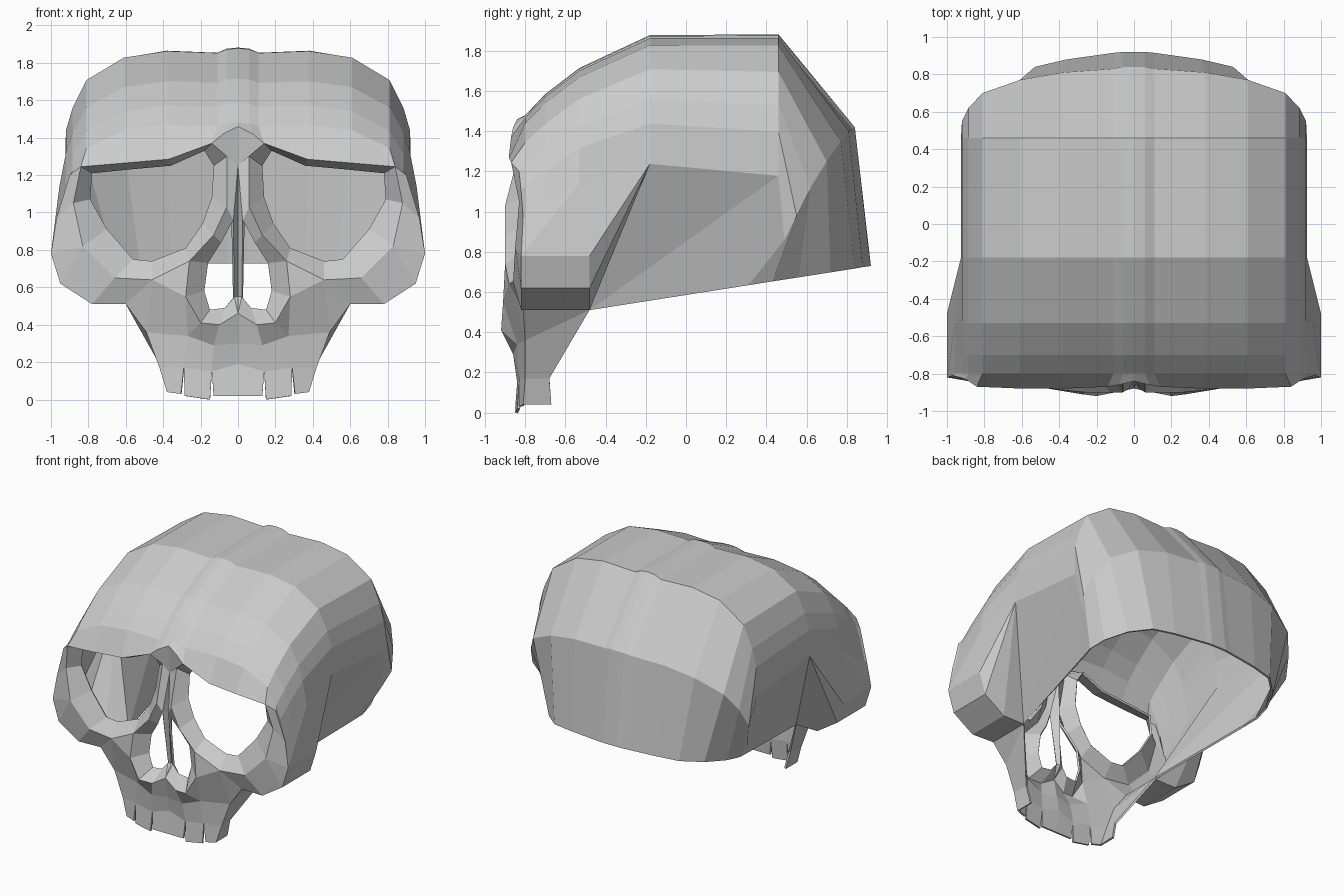
import bpy, bmesh

if "Cube" in bpy.data.objects:
    bpy.data.objects.remove(bpy.data.objects["Cube"])


def bridge(faces, a, b):
    """Quad strip between two point rows of equal length."""
    for i in range(len(a) - 1):
        faces.append((a[i], a[i + 1], b[i + 1], b[i]))


def make_shell(name, faces, thickness):
    """Half mesh from point polygons, welded, mirrored and thickened."""
    bm = bmesh.new()
    cache = {}
    for poly in faces:
        vs = []
        for p in poly:
            key = tuple(round(c, 3) for c in p)
            if key not in cache:
                cache[key] = bm.verts.new(key)
            if cache[key] not in vs:
                vs.append(cache[key])
        if len(vs) > 2 and not bm.faces.get(vs):
            bm.faces.new(vs)
    # mirror in bmesh so the whole shell gets consistent normals
    ret = bmesh.ops.duplicate(bm, geom=bm.verts[:] + bm.edges[:] + bm.faces[:])
    for e in ret["geom"]:
        if isinstance(e, bmesh.types.BMVert):
            e.co.x *= -1
    bmesh.ops.remove_doubles(bm, verts=bm.verts[:], dist=0.002)
    bmesh.ops.recalc_face_normals(bm, faces=bm.faces[:])
    top = max(bm.faces, key=lambda f: f.calc_center_median().z)
    if top.normal.z < 0:
        bmesh.ops.reverse_faces(bm, faces=bm.faces[:])
    me = bpy.data.meshes.new(name)
    bm.to_mesh(me)
    bm.free()
    ob = bpy.data.objects.new(name, me)
    bpy.context.collection.objects.link(ob)
    mod = ob.modifiers.new("thickness", "SOLIDIFY")
    mod.thickness = thickness
    mod.offset = -1
    return ob


faces = []

# Eye socket: outer edge on the face, inner edge set back
socket_out = [(.14, -.87, 1.37), (.37, -.88, 1.285), (.60, -.88, 1.265), (.84, -.87, 1.245),
              (.88, -.83, 1.05), (.83, -.85, .82), (.66, -.86, .65), (.46, -.88, .64),
              (.26, -.90, .74), (.13, -.90, .88), (.06, -.90, 1.03), (.06, -.83, 1.30)]
socket_in = [(.18, -.77, 1.33), (.36, -.77, 1.25), (.58, -.77, 1.23), (.78, -.77, 1.21),
             (.79, -.77, 1.07), (.70, -.78, .91), (.56, -.80, .75), (.46, -.80, .74),
             (.28, -.80, .81), (.19, -.80, .94), (.14, -.80, 1.08), (.13, -.77, 1.25)]
O = socket_out
bridge(faces, O + O[:1], socket_in + socket_in[:1])

# Cheekbone: front outline, straight block to the back
temple = [(.90, -.83, 1.20), (.93, -.82, 1.10), (.97, -.81, .97)]
cheek = [(1, -.82, .78), (.95, -.82, .62), (.78, -.82, .51), (.60, -.81, .51)]
cheek_back = [(x, -.48, z) for x, y, z in cheek]
faces += [(O[3], O[4], temple[2], temple[1], temple[0]),
          (O[4], O[5], cheek[0], temple[2]),
          (O[5], cheek[1], cheek[0]),
          (O[5], O[6], cheek[2], cheek[1]),
          (O[6], O[7], cheek[3], cheek[2])]
bridge(faces, cheek, cheek_back)

# Cranium: arches that share one profile, then the back of the head
cols = [0, .06, .11, .38, .61, .81, .885, .92, .925]
drop = [0, .005, .025, .015, .05, .17, .32, .44, .64]
glabella, ridge = (0, -.84, 1.46), (.08, -.86, 1.42)
rows = [[glabella, ridge] + O[:4] + temple]
for y, top, scale, flare in [(-.80, 1.48, .80, .035), (-.70, 1.585, .87, .03),
                             (-.53, 1.715, .9, .03), (-.18, 1.878, 1, 0),
                             (.46, 1.882, 1.1, 0)]:
    rows.append([(x + flare * (i == 8), y, top - d * scale)
                 for i, (x, d) in enumerate(zip(cols, drop))])
back_y = [.84, .84, .83, .81, .77, .70, .62, .55, .49]
back_z = [1.42, 1.42, 1.41, 1.40, 1.35, 1.25, 1.12, .98, .86]
rows.append(list(zip(cols[:8] + [.87], back_y, back_z)))
rim_x = [0, .06, .11, .36, .53, .66, .74, .76, .74]
rim_y = [.92, .92, .915, .88, .84, .72, .56, .43, .31]
rows.append([(x, y, .51 + (y + .48) * .157) for x, y in zip(rim_x, rim_y)])
for a, b in zip(rows, rows[1:]):
    bridge(faces, a, b)

# Temple side: wing from the cheek to the arch, and the flat lower wall
apex = rows[4][8]
faces += [(temple[2], rows[1][8], rows[2][8], rows[3][8], cheek[0]),
          (rows[3][8], apex, cheek_back[0], cheek[0])]
faces += [(apex, a, b) for a, b in zip(cheek_back, cheek_back[1:])]
faces += [(apex, rows[5][8], cheek_back[3]),
          (rows[5][8], rows[6][8], rows[7][8], cheek_back[3])]

# Nose: opening rim, bridge and recessed centre bar
nose_out = [(0, -.88, .46), (.10, -.90, .40), (.20, -.92, .41), (.28, -.91, .55)] + O[8:11]
nose_in = [(.02, -.82, .55), (.07, -.82, .49), (.15, -.82, .48), (.18, -.82, .58),
           (.16, -.82, .73), (.09, -.84, .84), (.025, -.88, .96)]
bridge(faces, nose_out, nose_in)
root, bar_top, bar_low = (0, -.83, 1.25), (0, -.82, .95), (0, -.81, .55)
N, H = nose_out, nose_in
faces += [(O[11], O[10], H[6], root), (glabella, ridge, O[0], O[11], root),
          (root, H[6], bar_top), (H[6], H[0], bar_low, bar_top), (H[0], N[0], bar_low)]

# Upper jaw
upper = [(0, -.85, .30), (.13, -.86, .29), (.27, -.84, .34), (.49, -.80, .36)]
lower = [(0, -.83, .19), (.14, -.84, .15), (.29, -.83, .17), (.42, -.80, .17)]
jaw_back = [cheek_back[3], (.41, -.68, .17), (.38, -.67, .04)]
jaw_tip = (.38, -.81, .04)
bridge(faces, upper, lower)
faces += [(O[7], cheek[3], upper[3]), (O[7], upper[3], upper[2], N[3]),
          (O[8], O[7], N[3]), (N[3], upper[2], N[2]), (N[2], upper[2], upper[1], N[1]),
          (N[1], upper[1], upper[0], N[0]), (cheek[3], upper[3], jaw_back[0]),
          (upper[3], lower[3], jaw_back[1], jaw_back[0]),
          (lower[3], jaw_tip, jaw_back[2], jaw_back[1])]

# Teeth edge with narrow slits
faces += [(lower[0], lower[1], (.13, -.85, .02), (0, -.85, .02)),
          (lower[1], lower[2], (.285, -.84, .02), (.15, -.85, 0)),
          (lower[2], lower[3], jaw_tip, (.305, -.83, .03))]

make_shell("skull_shell", faces, .015)
